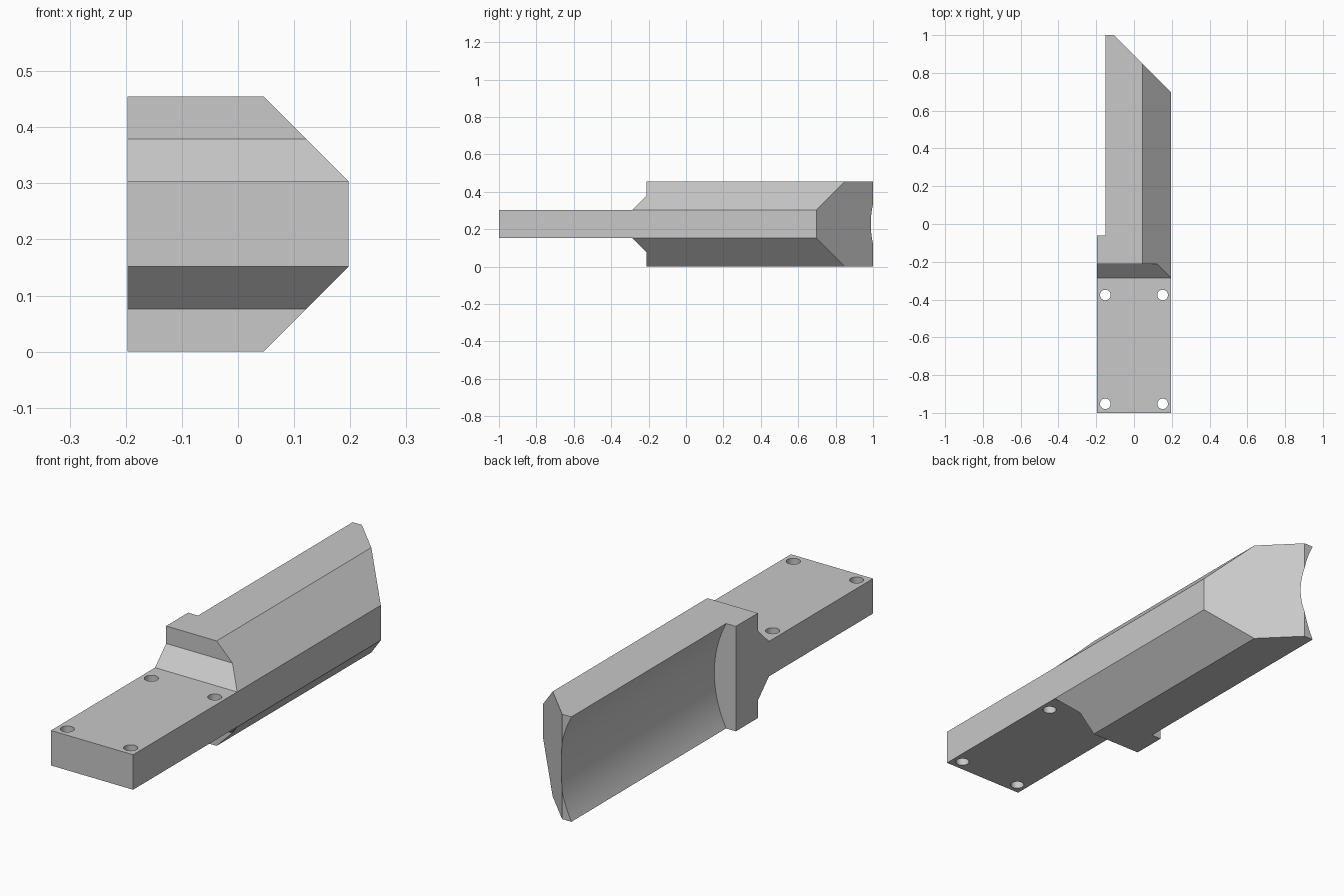
import bpy
import bmesh
import math

cube = bpy.data.objects.get("Cube")
if cube:
    bpy.data.objects.remove(cube, do_unlink=True)

H, W = 0.455, 0.197          # overall height and half width
Z1, Z2 = H / 3, 2 * H / 3    # plate underside and top

grey = bpy.data.materials.new("light grey")
grey.use_nodes = True
colour = (0.58, 0.58, 0.58, 1)
grey.diffuse_color = colour
grey.node_tree.nodes["Principled BSDF"].inputs["Base Color"].default_value = colour


def prism(name, profile, axis, lo, hi):
    """Extrude a 2D profile along an axis; the profile uses the other two axes in order."""
    bm = bmesh.new()
    rings = []
    for d in (lo, hi):
        ring = []
        for p in profile:
            co = list(p)
            co.insert(axis, d)
            ring.append(bm.verts.new(co))
        rings.append(ring)
        bm.faces.new(ring)
    n = len(profile)
    for i in range(n):
        j = (i + 1) % n
        bm.faces.new((rings[0][i], rings[0][j], rings[1][j], rings[1][i]))
    bmesh.ops.recalc_face_normals(bm, faces=bm.faces)
    mesh = bpy.data.meshes.new(name)
    bm.to_mesh(mesh)
    bm.free()
    mesh.materials.append(grey)
    obj = bpy.data.objects.new(name, mesh)
    bpy.context.collection.objects.link(obj)
    return obj


def combine(target, tool, operation):
    """Apply a boolean and remove the tool."""
    tool.hide_render = True
    mod = target.modifiers.new("cut", "BOOLEAN")
    mod.operation = operation
    mod.solver = "EXACT"
    mod.object = tool
    bpy.context.view_layer.objects.active = target
    bpy.ops.object.modifier_apply(modifier=mod.name)
    bpy.data.objects.remove(tool, do_unlink=True)


# Side silhouette: mounting plate, sloped shoulders and tall blade
upper = [(-1, Z2), (-0.287, Z2), (-0.211, Z2 + H / 6), (-0.211, H), (1, H)]
lower = [(y, H - z) for y, z in reversed(upper)]
body = prism("blade_with_mounting_plate", upper + lower, 0, -0.4, 0.4)

# Cross-section with the two bevelled long edges
bevel = W - Z1
section = [(-W, 0), (bevel, 0), (W, Z1), (W, Z2), (bevel, H), (-W, H)]
combine(body, prism("section_tool", section, 1, -1.2, 1.2), "INTERSECT")

# Slanted rear end
DIAG = 0.894
plan = [(-0.5, -1.2), (0.5, -1.2), (0.5, DIAG - 0.5), (-0.5, DIAG + 0.5)]
combine(body, prism("slant_tool", plan, 2, -0.2, 0.7), "INTERSECT")

# Concave long groove, leaving the stop flange at its front end
EDGE, DEPTH, STEPS = -0.15, 0.056, 28
half = H / 2 - 0.002
radius = (half ** 2 + DEPTH ** 2) / (2 * DEPTH)
angle = math.asin(half / radius)
centre = EDGE + DEPTH - radius
groove = [(-0.5, -0.1), (EDGE, -0.1)]
for i in range(STEPS + 1):
    a = -angle + 2 * angle * i / STEPS
    groove.append((centre + radius * math.cos(a), H / 2 + radius * math.sin(a)))
groove += [(EDGE, H + 0.1), (-0.5, H + 0.1)]
combine(body, prism("groove_tool", groove, 1, -0.06, 1.2), "DIFFERENCE")

# Four screw holes through the plate
for x in (-0.152, 0.152):
    for y in (-0.952, -0.376):
        circle = [(x + 0.028 * math.cos(math.tau * k / 32),
                   y + 0.028 * math.sin(math.tau * k / 32)) for k in range(32)]
        combine(body, prism("hole_tool", circle, 2, 0.05, 0.4), "DIFFERENCE")

# Smooth groove and holes, crisp edges elsewhere
bpy.ops.object.select_all(action="DESELECT")
body.select_set(True)
bpy.context.view_layer.objects.active = body
bpy.ops.object.shade_smooth_by_angle(angle=math.radians(25))
